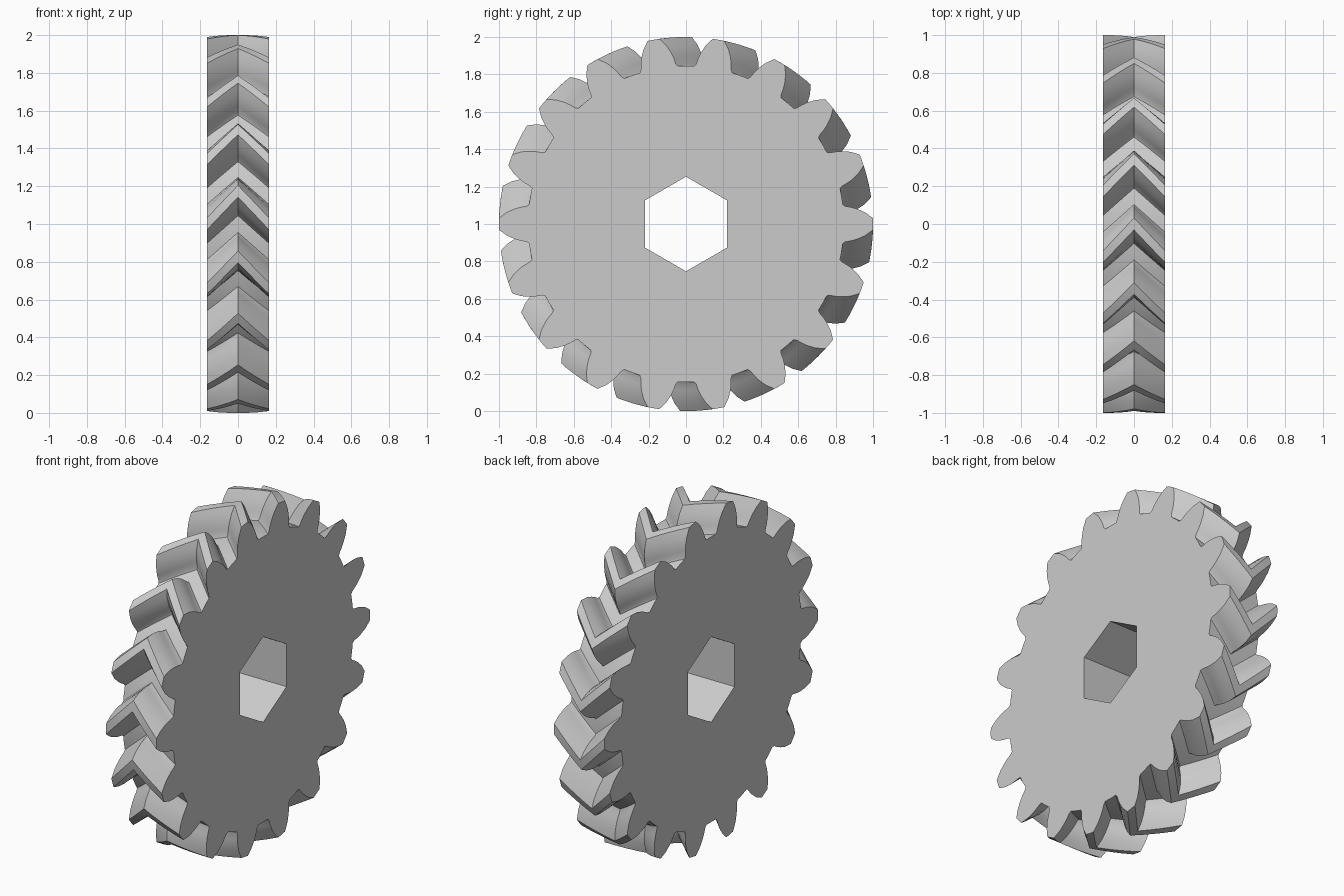
import bpy
import bmesh
from math import cos, sin, radians, pi

TEETH = 18
PITCH = 360 / TEETH
HALF_WIDTH = 0.165
TWIST = 10            # degrees from a side face to the middle plane
SLICES = 4            # slices per half
HEX_RADIUS = 0.253

# Half tooth outline: radius, angle from tooth centre in degrees
FLANK = [(0.845, 7.0), (0.858, 6.35), (0.89, 5.75), (0.92, 5.0),
         (0.96, 3.7), (1.0, 1.8)]

if "Cube" in bpy.data.objects:
    bpy.data.objects.remove(bpy.data.objects["Cube"])


def hex_distance(angle):
    """Distance from the axis to the hexagon wall, corners pointing up and down."""
    offset = (angle + 30) % 60 - 30
    return HEX_RADIUS * cos(radians(30)) / cos(radians(offset))


def place(bm, x, radius, angle):
    a = radians(angle)
    return bm.verts.new((x, radius * cos(a), 1 + radius * sin(a)))


# Full outline, beginning each tooth at the middle of a gap
tooth = ([(FLANK[0][0], -PITCH / 2)] + [(r, -a) for r, a in FLANK]
         + [(1.0, 0)] + [(r, a) for r, a in reversed(FLANK)])
outline = [(r, a + i * PITCH) for i in range(TEETH) for r, a in tooth]

bm = bmesh.new()

# Toothed rim: outline slices twisted towards the middle to make chevrons
rings = []
for s in range(-SLICES, SLICES + 1):
    t = s / SLICES
    turn = -TWIST * (1 - abs(t))
    rings.append([place(bm, t * HALF_WIDTH, r, a + turn) for r, a in outline])

# Hexagonal bore
bore = [[place(bm, x, hex_distance(a), a) for r, a in outline]
        for x in (HALF_WIDTH, -HALF_WIDTH)]

# Rim, side faces and bore walls form one closed band
loops = rings + bore
for k, loop in enumerate(loops):
    following = loops[(k + 1) % len(loops)]
    for i in range(len(loop)):
        j = (i + 1) % len(loop)
        bm.faces.new((loop[i], loop[j], following[j], following[i]))
bmesh.ops.recalc_face_normals(bm, faces=bm.faces)

mesh = bpy.data.meshes.new("herringbone_gear")
bm.to_mesh(mesh)
bm.free()
gear = bpy.data.objects.new("herringbone_gear", mesh)
bpy.context.collection.objects.link(gear)

# Plain grey
grey = bpy.data.materials.new("plain_grey")
grey.use_nodes = True
colour = (0.6, 0.6, 0.6, 1)
grey.diffuse_color = colour
grey.node_tree.nodes["Principled BSDF"].inputs["Base Color"].default_value = colour
mesh.materials.append(grey)

# Smooth flanks, sharp tooth and bore edges
bpy.context.view_layer.objects.active = gear
gear.select_set(True)
bpy.ops.object.shade_smooth_by_angle(angle=radians(25))
